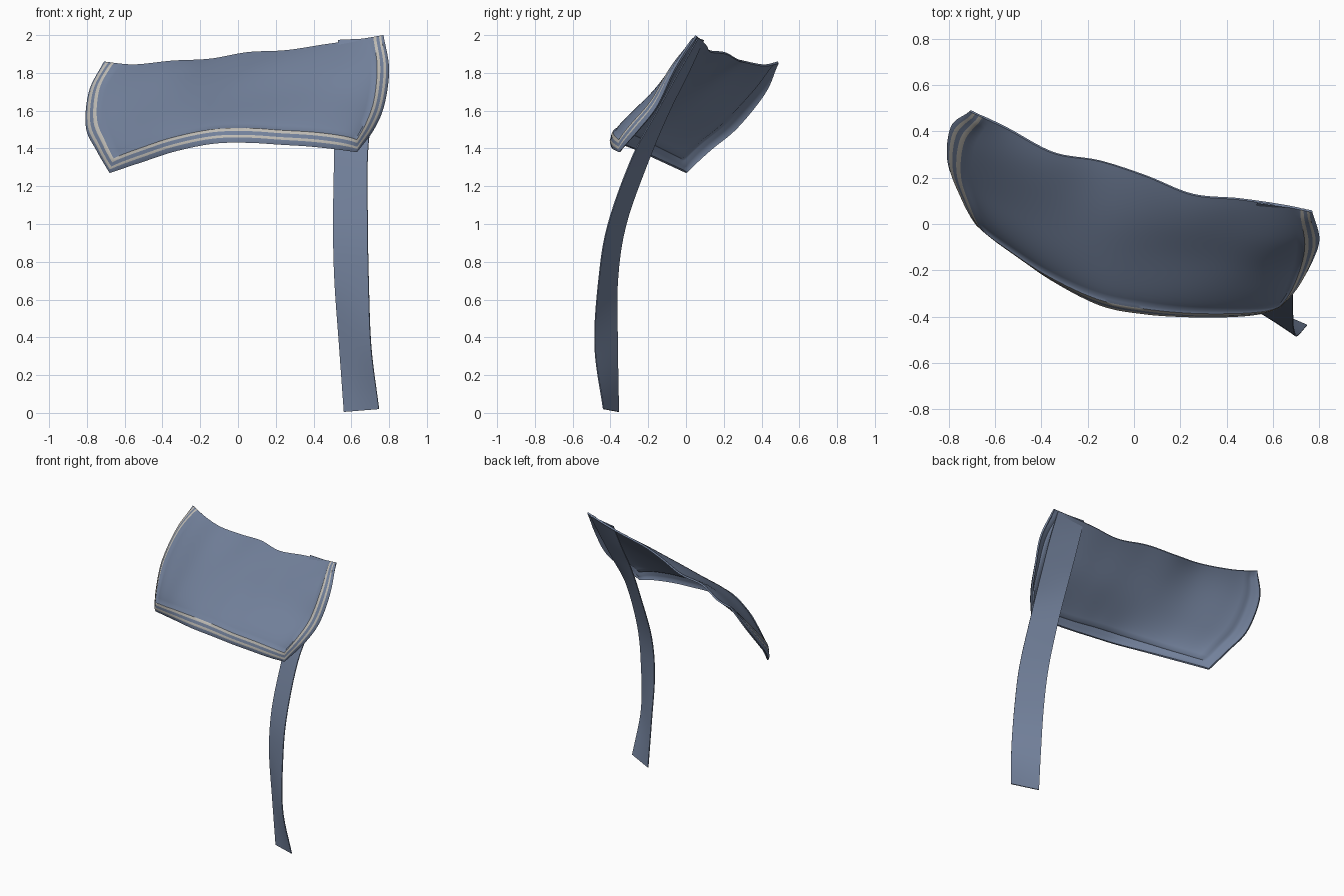
import bpy, bmesh, math
from mathutils import Vector

if "Cube" in bpy.data.objects:
    bpy.data.objects.remove(bpy.data.objects["Cube"])


def material(name, rgb):
    m = bpy.data.materials.new(name)
    m.diffuse_color = (*rgb, 1)
    m.use_nodes = True
    m.node_tree.nodes["Principled BSDF"].inputs["Base Color"].default_value = m.diffuse_color
    return m


BLUE = material("slate blue cloth", (0.17, 0.22, 0.33))
SILVER = material("pale grey trim", (0.52, 0.50, 0.46))


def curve(pts, t):
    """Point at t (0..1) on a smooth curve through evenly spaced points."""
    n = len(pts) - 1
    k = min(int(t * n), n - 1)
    f = t * n - k
    p = [Vector(pts[i]) for i in (k, k + 1)]
    a = Vector(pts[k - 1]) if k > 0 else 2 * p[0] - p[1]
    b = Vector(pts[k + 2]) if k + 2 <= n else 2 * p[1] - p[0]
    return 0.5 * (2 * p[0] + (p[1] - a) * f + (2 * a - 5 * p[0] + 4 * p[1] - b) * f * f
                  + (3 * p[0] - a - 3 * p[1] + b) * f ** 3)


def sheet(name, us, vs, point, thickness, slot=lambda i, j: 0):
    """Cloth sheet sampled on a grid, thickened inward; its back stays blue."""
    bm = bmesh.new()
    grid = [[bm.verts.new(point(u, v, i, j)) for j, v in enumerate(vs)] for i, u in enumerate(us)]
    for i in range(len(us) - 1):
        for j in range(len(vs) - 1):
            f = bm.faces.new((grid[i][j], grid[i][j + 1], grid[i + 1][j + 1], grid[i + 1][j]))
            f.material_index = slot(i, j)
    me = bpy.data.meshes.new(name)
    bm.to_mesh(me)
    bm.free()
    me.materials.append(BLUE)
    me.materials.append(SILVER)
    ob = bpy.data.objects.new(name, me)
    bpy.context.collection.objects.link(ob)
    mod = ob.modifiers.new("thickness", 'SOLIDIFY')
    mod.thickness, mod.offset = thickness, -1
    mod.material_offset = mod.material_offset_rim = -1
    bpy.ops.object.select_all(action='DESELECT')
    ob.select_set(True)
    bpy.context.view_layer.objects.active = ob
    bpy.ops.object.modifier_apply(modifier=mod.name)
    bpy.ops.object.shade_smooth_by_angle(angle=math.radians(45))
    return ob


# Four edges of the draped flap
TOP = [(-.71, .485, 1.86), (-.55, .41, 1.845), (-.35, .305, 1.865), (-.15, .27, 1.875),
       (.05, .205, 1.91), (.25, .125, 1.92), (.45, .105, 1.95), (.62, .08, 1.975), (.77, .05, 2.0)]
BOTTOM = [(-.68, 0, 1.27), (-.5, -.13, 1.33), (-.33, -.25, 1.385), (-.13, -.355, 1.425),
          (.05, -.388, 1.43), (.22, -.397, 1.42), (.38, -.397, 1.41), (.52, -.385, 1.395), (.63, -.355, 1.38)]
LEFT = [(-.71, .485, 1.86), (-.79, .42, 1.70), (-.805, .27, 1.51), (-.75, .13, 1.39), (-.68, 0, 1.27)]
RIGHT = [(.77, .05, 2.0), (.80, -.06, 1.82), (.775, -.15, 1.63), (.72, -.25, 1.5), (.63, -.355, 1.38)]


def base(u, v):
    p = curve(TOP, u).lerp(curve(BOTTOM, u), v)
    p += (curve(LEFT, v) - Vector(LEFT[0]).lerp(Vector(LEFT[-1]), v)) * (1 - u) ** 4
    p += (curve(RIGHT, v) - Vector(RIGHT[0]).lerp(Vector(RIGHT[-1]), v)) * u ** 4
    return p


# Trim rows: distance from the hem and raised height of each row
ROWS = [0, .016, .031, .050, .069, .082]
RAISE = [0, .009, .006, .009, .009, 0]
NR = len(ROWS)
ug = [d / 1.55 for d in ROWS]
vg = [d / .8 for d in ROWS]
us = ug + [ug[-1] + (1 - 2 * ug[-1]) * i / 48 for i in range(1, 48)] + [1 - d for d in reversed(ug)]
vs = [(1 - vg[-1]) * j / 24 for j in range(24)] + [1 - d for d in reversed(vg)]


def flap_point(u, v, i, j):
    h = 1e-3
    a, b = min(max(u, h), 1 - h), min(max(v, h), 1 - h)
    n = (base(a, b + h) - base(a, b - h)).cross(base(a + h, b) - base(a - h, b)).normalized()
    side = 1 - math.exp(-min(u, 1 - u) / .04)
    swell = .058 * (1 - math.exp(-(1 - v) / .07)) * (1 - math.exp(-v / .3)) * side
    folds = .010 * math.sin(15 * u + 4 * v) * math.sin(math.pi * v) ** 2 * side * (1 - v)
    ring = min(i, len(us) - 1 - i, len(vs) - 1 - j)
    rim = RAISE[ring] * min(1, v / .04) if ring < NR else 0
    return base(u, v) + n * (swell + folds + rim)


def stripe(i, j):
    ring = min(i, len(us) - 2 - i, len(vs) - 2 - j)
    return 1 if ring in (1, 3) else 0


sheet("draped_flap", us, vs, flap_point, .012, stripe)

# Long hanging strap, lofted between its two edges
STRAP_L = [(.53, .09, 1.975), (.52, 0, 1.78), (.51, -.09, 1.6), (.508, -.2, 1.34), (.503, -.32, 1.0),
           (.51, -.365, .7), (.535, -.365, .35), (.56, -.36, .005)]
STRAP_R = [(.74, .06, 1.985), (.73, -.045, 1.8), (.71, -.155, 1.6), (.685, -.285, 1.36), (.685, -.415, 1.0),
           (.69, -.465, .7), (.703, -.485, .35), (.745, -.44, .02)]
sheet("hanging_strap", [i / 6 for i in range(7)], [j / 40 for j in range(41)],
      lambda u, v, i, j: curve(STRAP_L, v).lerp(curve(STRAP_R, v), u), .006)
